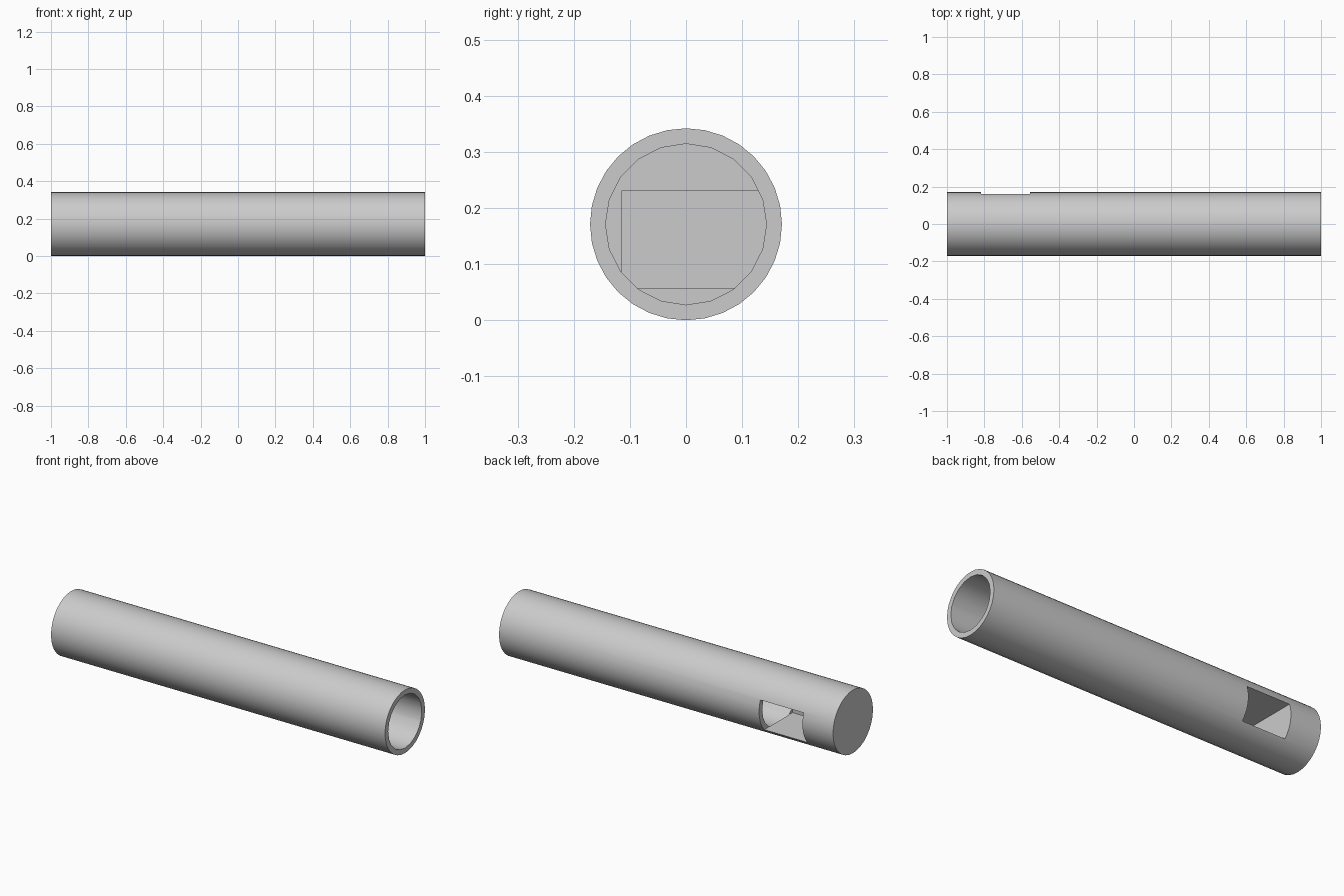
import bpy
import math

default = bpy.data.objects.get("Cube")
if default:
    bpy.data.objects.remove(default, do_unlink=True)

RADIUS, BORE_RADIUS = 0.171, 0.1435
WINDOW_X = (-0.817, -0.557)   # side window, also where the bore ends
WINDOW_Y = (-0.115, 0.3)
WINDOW_Z = (0.057, 0.23)

grey = bpy.data.materials.new("plain grey")
grey.use_nodes = True
grey.diffuse_color = (0.6, 0.6, 0.6, 1)
grey.node_tree.nodes["Principled BSDF"].inputs["Base Color"].default_value = (0.6, 0.6, 0.6, 1)


def rod(name, sides, radius, x0, x1):
    """Cylinder lying along x."""
    bpy.ops.mesh.primitive_cylinder_add(
        vertices=sides, radius=radius, depth=x1 - x0,
        location=((x0 + x1) / 2, 0, RADIUS), rotation=(0, math.pi / 2, 0))
    obj = bpy.context.object
    obj.name = name
    obj.data.materials.append(grey)
    return obj


def block(name, *spans):
    """Box given by its x, y and z spans."""
    bpy.ops.mesh.primitive_cube_add(size=1, location=[(a + b) / 2 for a, b in spans])
    obj = bpy.context.object
    obj.name = name
    obj.scale = [b - a for a, b in spans]
    obj.data.materials.append(grey)
    return obj


def cut(target, cutter):
    """Subtract the cutter, then remove it."""
    cutter.hide_render = True
    bpy.context.view_layer.objects.active = target
    mod = target.modifiers.new("cut", "BOOLEAN")
    mod.operation, mod.solver, mod.object = "DIFFERENCE", "EXACT", cutter
    bpy.ops.object.modifier_apply(modifier=mod.name)
    bpy.data.objects.remove(cutter, do_unlink=True)


# Tube body: closed at one end, bored from the other
tube = rod("tube_body", 32, RADIUS, -1, 1)
cut(tube, rod("bore_cutter", 20, BORE_RADIUS, WINDOW_X[1] - 0.001, 1.1))

# Square window in the back that opens into the bore
cut(tube, block("window_cutter", WINDOW_X, WINDOW_Y, WINDOW_Z))

bpy.ops.object.select_all(action="DESELECT")
tube.select_set(True)
bpy.context.view_layer.objects.active = tube
bpy.ops.object.shade_smooth_by_angle(angle=math.radians(30))
